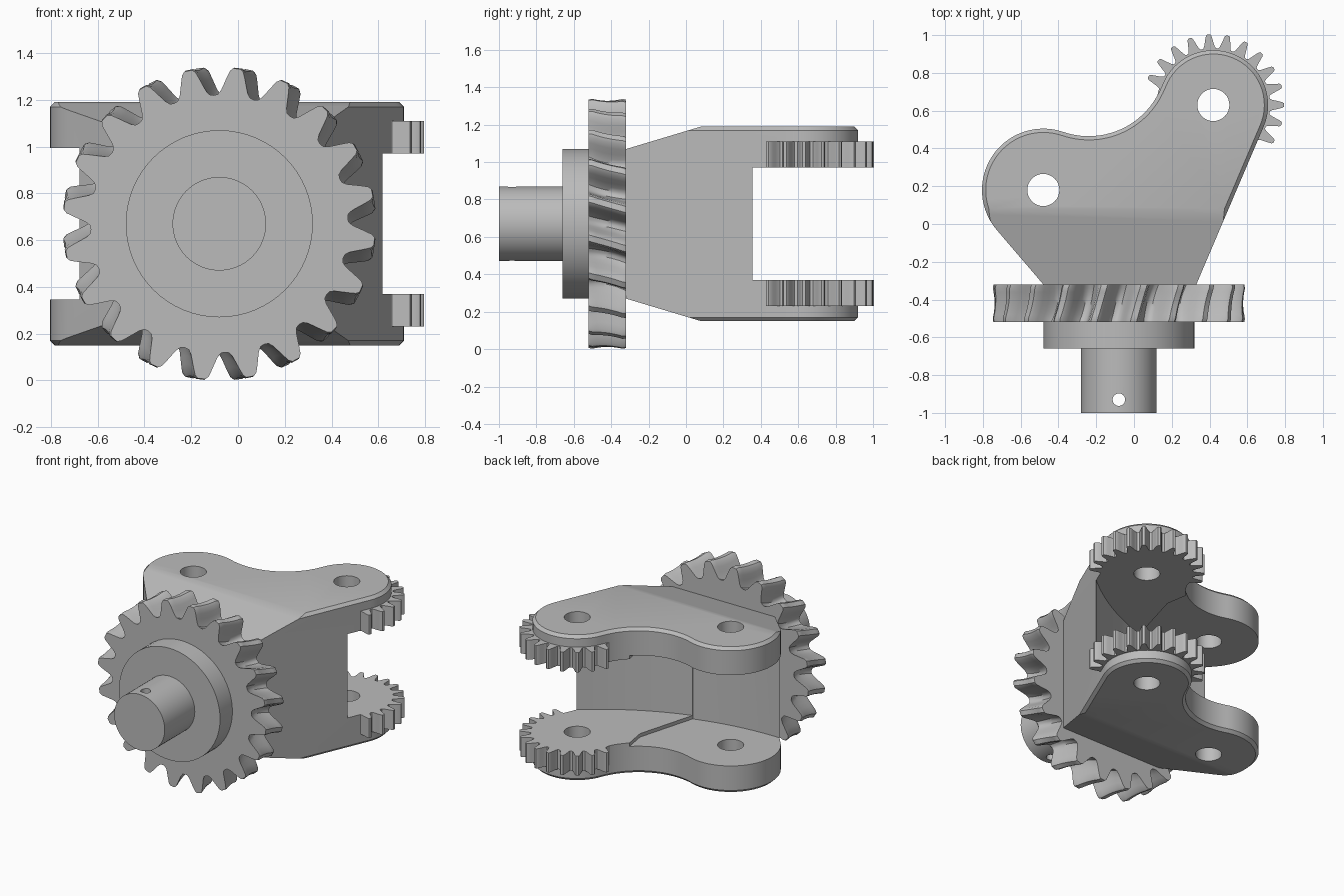
import bpy, bmesh
from math import sin, cos, pi, radians
from mathutils import Vector

cube = bpy.data.objects.get("Cube")
if cube:
    bpy.data.objects.remove(cube, do_unlink=True)

metal = bpy.data.materials.new("grey metal")
metal.use_nodes = True
GREY = (0.5, 0.5, 0.5, 1)
metal.diffuse_color = GREY
metal.node_tree.nodes["Principled BSDF"].inputs["Base Color"].default_value = GREY

MID_Z = 0.67           # height of the shaft axis
AXIS_X = -0.08         # sideways position of the shaft axis
LUG = (-0.48, 0.18)    # plain pivot hole
ARM = (0.42, 0.63)     # geared pivot hole


def loft(name, rings, bevel=0):
    """Skin a stack of equal rings, cap both ends, optionally chamfer the cap rims."""
    bm = bmesh.new()
    loops = [[bm.verts.new(p) for p in ring] for ring in rings]
    caps = [bm.faces.new(loops[0]), bm.faces.new(loops[-1])]
    n = len(loops[0])
    for a, b in zip(loops, loops[1:]):
        for i in range(n):
            bm.faces.new((a[i], a[(i + 1) % n], b[(i + 1) % n], b[i]))
    bmesh.ops.recalc_face_normals(bm, faces=bm.faces)
    if bevel:
        rim = [e for f in caps for e in f.edges]
        bmesh.ops.bevel(bm, geom=rim, offset=bevel, segments=1, affect='EDGES')
    mesh = bpy.data.meshes.new(name)
    bm.to_mesh(mesh)
    bm.free()
    mesh.materials.append(metal)
    obj = bpy.data.objects.new(name, mesh)
    bpy.context.collection.objects.link(obj)
    return obj


def prism_z(name, outline, low, high, bevel=0):
    return loft(name, [[(x, y, z) for x, y in outline] for z in (low, high)], bevel)


def cylinder_y(name, radius, front, back):
    ring = arc((AXIS_X, MID_Z), radius, 0, 360, 64)[:-1]
    return loft(name, [[(x, y, z) for x, z in ring] for y in (front, back)])


def arc(centre, radius, start, end, steps):
    angles = [radians(start + (end - start) * i / steps) for i in range(steps + 1)]
    return [(centre[0] + radius * cos(a), centre[1] + radius * sin(a)) for a in angles]


def activate(obj):
    bpy.ops.object.select_all(action='DESELECT')
    obj.select_set(True)
    bpy.context.view_layer.objects.active = obj


def combine(obj, tool, operation='DIFFERENCE'):
    mod = obj.modifiers.new("cut", 'BOOLEAN')
    mod.operation, mod.solver, mod.object = operation, 'EXACT', tool
    activate(obj)
    bpy.ops.object.modifier_apply(modifier=mod.name)
    bpy.data.objects.remove(tool, do_unlink=True)


def drill(obj, centre, radius, low=-0.5, high=2):
    combine(obj, prism_z("drill", arc(centre, radius, 0, 360, 32)[:-1], low, high))


def smooth(obj, angle=30):
    activate(obj)
    bpy.ops.object.shade_smooth_by_angle(angle=radians(angle))


# Half of a tooth: (fraction of the pitch, fraction of the tooth height)
FLANK = [(-.5, 0), (-.4, .03), (-.32, .18), (-.26, .4), (-.2, .65), (-.14, .9), (-.08, 1)]
TOOTH = FLANK + [(-f, h) for f, h in reversed(FLANK[1:])]


def gear_outline(centre, count, root, tip, phase=0, toothed=None):
    pts = []
    for k in range(count):
        for f, h in TOOTH:
            a = phase + 2 * pi * (k + f) / count
            r = root + (tip - root) * (h if toothed is None or k in toothed else 0)
            pts.append((centre[0] + r * cos(a), centre[1] + r * sin(a)))
    return pts


# Bracket: curved outline with chamfered rims
outline = [(0.33, -0.32)]
outline += arc(ARM, 0.29, -23.4, 159.3, 32)
outline += arc((-0.24, 0.88), 0.415, 339.3, 251.1, 20)[1:]
outline += arc(LUG, 0.325, 71.1, 220.8, 28)[1:]
outline += [(-0.48, -0.32)]
bracket = prism_z("bracket", outline, 0.15, 1.19, bevel=0.02)

# Taper the front of the bracket towards the wheel
side = [(-0.32, 0.4), (0.08, 0.52), (1.2, 0.52)]
side += [(y, -z) for y, z in reversed(side)]
taper = loft("taper", [[(x, y, MID_Z + z) for y, z in side] for x in (-1, 1)])
combine(bracket, taper, 'INTERSECT')

# Fork slot with a concave back wall, slightly taller on the plain lug side
wall = arc((-0.625, 1.867), 1.957, 262, 318, 40)
slot = prism_z("slot", wall + [(1.2, 1.5), (-1.2, 1.5), (-1.2, -0.09)], 0.37, 0.97)
combine(bracket, slot)
lug_wall = [p for p in wall if p[0] < -0.06] + [(-0.05, -0.005)]
lug_side = lug_wall + [(0.07, 0.42), (0.04, 0.6), (0.04, 1.2), (-1.2, 1.2), (-1.2, -0.09)]
combine(bracket, prism_z("lug_slot", lug_side, 0.345, 0.995))
for pivot in (LUG, ARM):
    drill(bracket, pivot, 0.085)
smooth(bracket)

# Part-toothed spur gears inside the two arms
teeth = [k % 23 for k in range(-2, 11)]
for name, low in (("lower_arm_gear", 0.23), ("upper_arm_gear", 0.97)):
    gear = prism_z(name, gear_outline(ARM, 23, 0.30, 0.375, 0, teeth), low, low + 0.14)
    drill(gear, ARM, 0.085)
    smooth(gear)

# Wheel with twisted, throated teeth
rings = []
for i in range(11):
    s = i / 5 - 1
    dip = 1 - s * s
    trim = 0.008 if abs(s) == 1 else 0
    twist = radians(9 - 2.5 * s)
    ring = gear_outline((AXIS_X, MID_Z), 20, 0.55 - 0.025 * dip,
                        0.675 - 0.012 * dip - trim, twist)
    rings.append([(x, -0.42 + 0.1 * s, z) for x, z in ring])
wheel = loft("toothed_wheel", rings)
smooth(wheel, 40)

# Hub and drilled shaft
smooth(cylinder_y("hub", 0.4, -0.66, -0.51))
shaft = cylinder_y("shaft", 0.2, -1, -0.65)
drill(shaft, (AXIS_X, -0.93), 0.033)
smooth(shaft)
